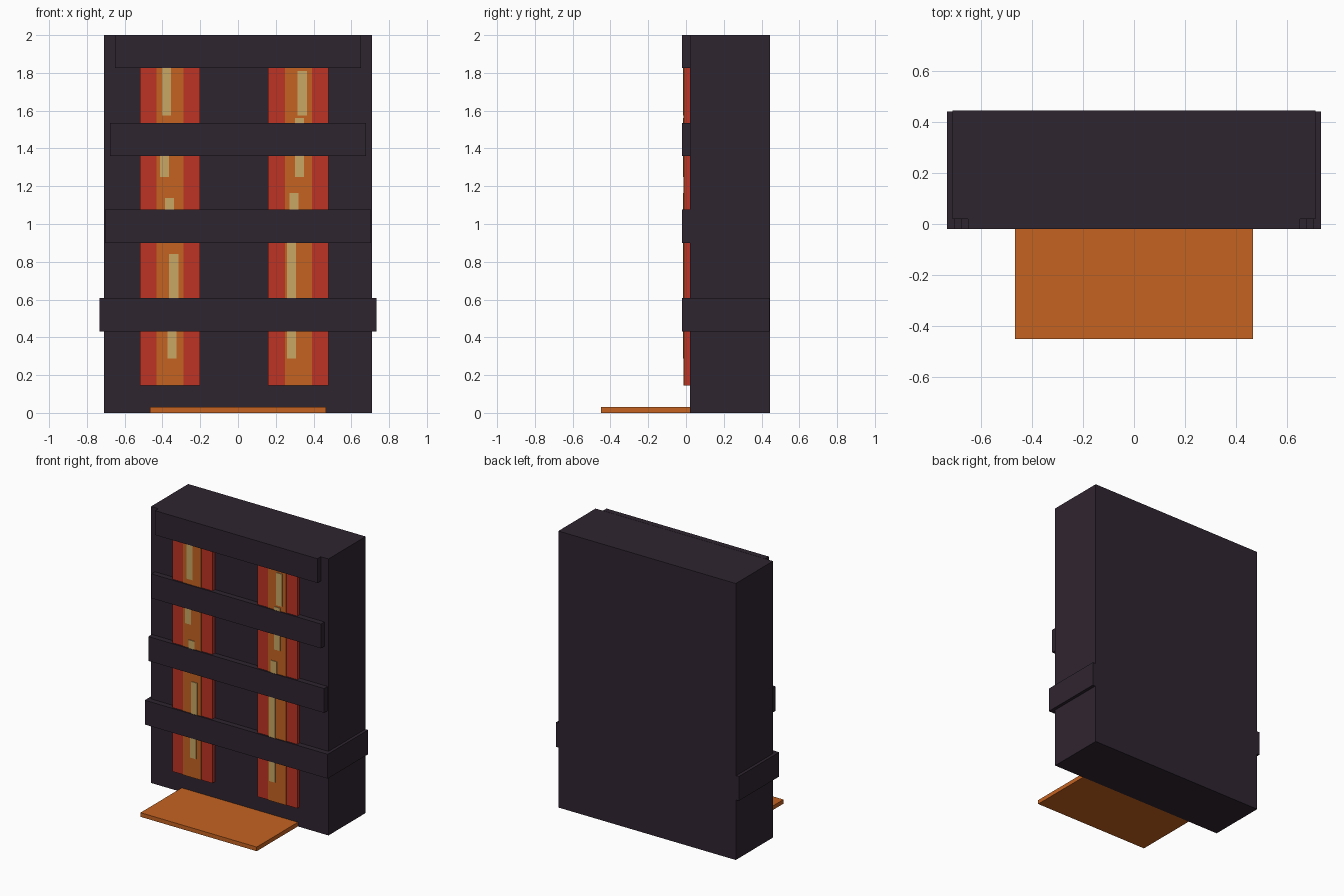
import bpy

if "Cube" in bpy.data.objects:
    bpy.data.objects.remove(bpy.data.objects["Cube"], do_unlink=True)


def make_material(name, rgb):
    mat = bpy.data.materials.new(name)
    mat.use_nodes = True
    colour = (*rgb, 1)
    mat.diffuse_color = colour
    mat.node_tree.nodes["Principled BSDF"].inputs["Base Color"].default_value = colour
    return mat


dark = make_material("dark plum", (0.028, 0.018, 0.03))
red = make_material("banner red", (0.52, 0.034, 0.018))
orange = make_material("burnt orange", (0.56, 0.125, 0.015))
cream = make_material("pale gold", (0.59, 0.39, 0.13))


def box(name, xs, ys, zs, mat):
    """Box between the given limits on each axis."""
    bpy.ops.mesh.primitive_cube_add(size=1)
    obj = bpy.context.object
    obj.name = name
    spans = (xs, ys, zs)
    for v in obj.data.vertices:
        v.co = [s[1] if c > 0 else s[0] for c, s in zip(v.co, spans)]
    obj.data.materials.append(mat)
    return obj


FACE = 0.02  # front plane of the tower

# Main block and entrance slab
box("tower_body", (-0.71, 0.71), (FACE, 0.445), (0, 2), dark)
box("entrance_slab", (-0.465, 0.465), (-0.45, FACE), (0, 0.03), orange)

# Horizontal front bands, wider towards the ground
for name, half, bottom in (("top", 0.65, 1.825), ("upper", 0.678, 1.36),
                           ("middle", 0.703, 0.9), ("lower", 0.732, 0.432)):
    box(name + "_band", (-half, half), (-0.02, FACE), (bottom, bottom + 0.176), dark)

# Lowest band wraps around both sides
for name, side in (("left", 1), ("right", -1)):
    xs = sorted((side * 0.71, side * 0.732))
    box(name + "_side_band", xs, (FACE, 0.441), (0.432, 0.608), dark)

# Tall window panels: red border with a raised orange centre
for name, x in (("right", -0.36), ("left", 0.32)):
    box(name + "_red_panel", (x - 0.16, x + 0.16), (-0.008, FACE), (0.145, 1.9), red)
    box(name + "_orange_panel", (x - 0.072, x + 0.072), (-0.012, FACE), (0.145, 1.9), orange)

# Staggered light strips: centre x, bottom, top
strips = {
    "right": ((-0.378, 1.575, 1.88), (-0.39, 1.25, 1.48), (-0.362, 0.98, 1.137),
              (-0.34, 0.6, 0.84), (-0.349, 0.288, 0.52)),
    "left": ((0.34, 1.575, 1.81), (0.325, 1.25, 1.56), (0.297, 0.98, 1.165),
             (0.284, 0.288, 0.95)),
}
for name, rows in strips.items():
    for i, (x, low, high) in enumerate(rows, 1):
        box(f"{name}_light_strip_{i}", (x - 0.024, x + 0.024), (-0.017, -0.011), (low, high), cream)
